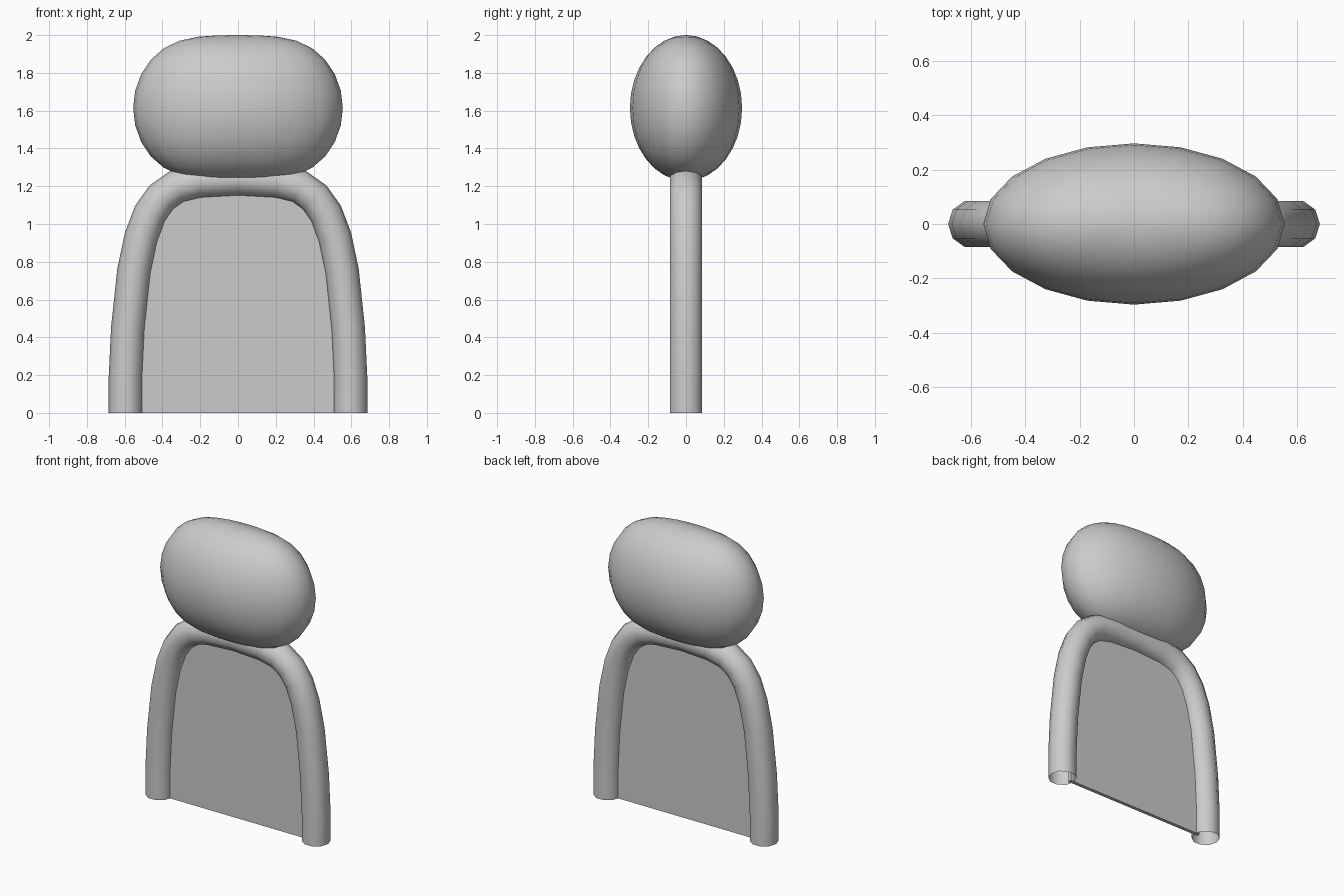
import bpy, bmesh, math
from mathutils import Vector

if "Cube" in bpy.data.objects:
    bpy.data.objects.remove(bpy.data.objects["Cube"])

# Right half of the arch centreline (x, z), mirrored to a full path
HALF = [(0.595, 0), (0.595, 0.18), (0.582, 0.45), (0.55, 0.75), (0.512, 0.93),
        (0.465, 1.055), (0.405, 1.14), (0.325, 1.197), (0.21, 1.226), (0, 1.238)]
PATH = HALF + [(-x, z) for x, z in reversed(HALF[:-1])]


def make_object(name, bm, smooth):
    bmesh.ops.recalc_face_normals(bm, faces=bm.faces)
    mesh = bpy.data.meshes.new(name)
    bm.to_mesh(mesh)
    bm.free()
    for p in mesh.polygons:
        p.use_smooth = smooth
    obj = bpy.data.objects.new(name, mesh)
    bpy.context.collection.objects.link(obj)
    return obj


def tube(name, path, radius, sides):
    bm = bmesh.new()
    pts = [Vector((x, 0, z)) for x, z in path]
    rings = []
    for i, p in enumerate(pts):
        a = (p - pts[i - 1]).normalized() if i else Vector((0, 0, 1))
        b = (pts[i + 1] - p).normalized() if i < len(pts) - 1 else Vector((0, 0, -1))
        t = (a + b).normalized()
        out = Vector((t.z, 0, -t.x))
        ring = []
        for k in range(sides):
            ang = math.tau * k / sides
            ring.append(bm.verts.new(p + radius * (out * math.cos(ang)
                                                   + Vector((0, math.sin(ang), 0)))))
        rings.append(ring)
    for r, s in zip(rings, rings[1:]):
        for k in range(sides):
            n = (k + 1) % sides
            bm.faces.new((r[k], r[n], s[n], s[k]))
    return make_object(name, bm, True)


# Arched tubular frame with open lower ends
tube("back_frame", PATH, 0.09, 10)

# Thin flat panel filling the arch
bm = bmesh.new()
face = bm.faces.new([bm.verts.new((x * 0.9, -0.012, z * 0.96)) for x, z in PATH])
ext = bmesh.ops.extrude_face_region(bm, geom=[face], use_keep_orig=True)
bmesh.ops.translate(bm, vec=(0, 0.024, 0),
                    verts=[v for v in ext["geom"] if isinstance(v, bmesh.types.BMVert)])
make_object("back_panel", bm, False)

# Pillow-like headrest: a sphere with fuller shoulders
bm = bmesh.new()
bmesh.ops.create_uvsphere(bm, u_segments=20, v_segments=16, radius=1)
for v in bm.verts:
    t = v.co.x ** 2
    fuller = 1 + 0.42 * t - 0.2 * t * t
    v.co = (v.co.x * 0.555, v.co.y * 0.297, 1.614 + v.co.z * 0.386 * fuller)
make_object("headrest", bm, True)
